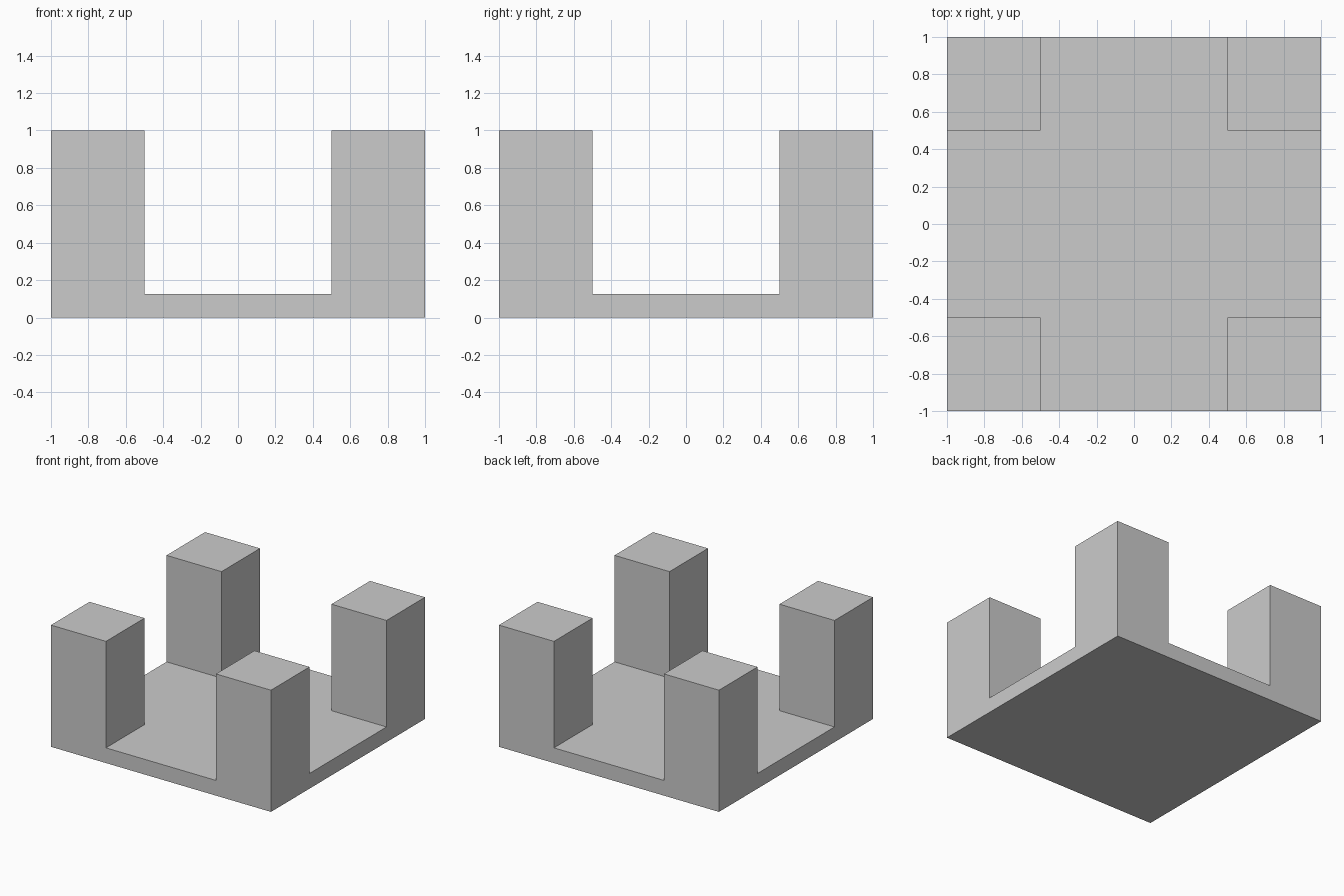
import bpy, bmesh, math
from mathutils import Vector, Matrix

if "Cube" in bpy.data.objects:
    bpy.data.objects.remove(bpy.data.objects["Cube"])

HALF, INNER = 1.0, 0.5          # outer half width, inner edge of the posts
PLATE_H, POST_H = 0.125, 1.0    # top of the plate, top of the posts

bm = bmesh.new()

# Base plate
bmesh.ops.create_cube(bm, size=1, matrix=Matrix.Translation((0, 0, PLATE_H / 2))
                      @ Matrix.Diagonal((2 * HALF, 2 * HALF, PLATE_H, 1)))

# Cut lines that mark the post footprints
for axis in (Vector((1, 0, 0)), Vector((0, 1, 0))):
    for side in (-INNER, INNER):
        bmesh.ops.bisect_plane(bm, geom=bm.verts[:] + bm.edges[:] + bm.faces[:],
                               plane_co=axis * side, plane_no=axis)

# Four corner posts raised from the plate
bm.normal_update()
corners = []
for f in bm.faces:
    c = f.calc_center_median()
    if f.normal.z > 0.9 and min(abs(c.x), abs(c.y)) > INNER:
        corners.append(f)
new = bmesh.ops.extrude_face_region(bm, geom=corners)["geom"]
for v in new:
    if isinstance(v, bmesh.types.BMVert):
        v.co.z = POST_H
old = [f for f in corners if f.is_valid]
if old:
    bmesh.ops.delete(bm, geom=old, context='FACES_ONLY')

# Merge coplanar faces
bmesh.ops.dissolve_limit(bm, angle_limit=math.radians(1), verts=bm.verts[:], edges=bm.edges[:])
bmesh.ops.recalc_face_normals(bm, faces=bm.faces[:])

mesh = bpy.data.meshes.new("plate_with_corner_posts")
bm.to_mesh(mesh)
bm.free()
bpy.context.collection.objects.link(bpy.data.objects.new("plate_with_corner_posts", mesh))
